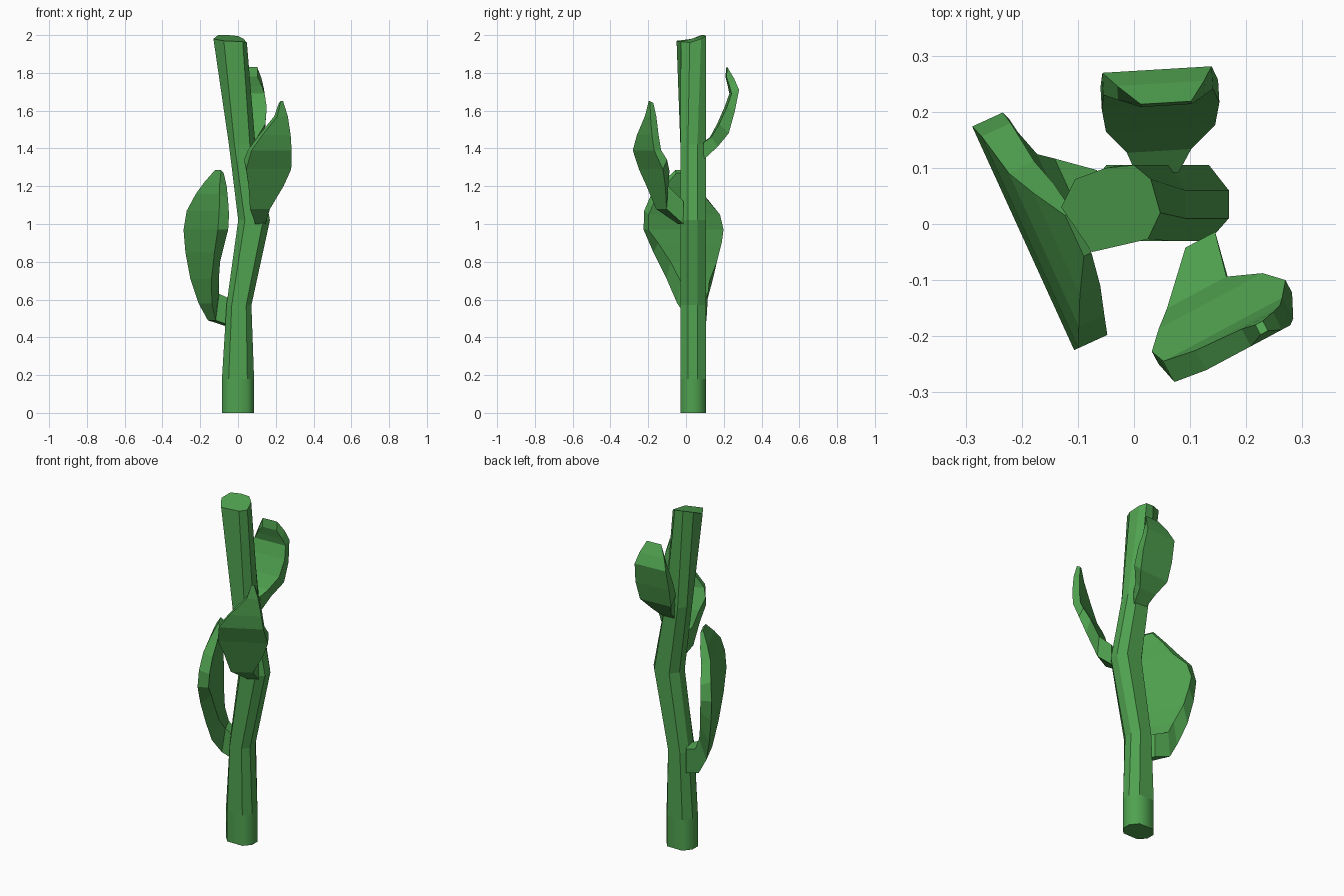
import bpy, bmesh, math

green = bpy.data.materials.new("plant_green")
green.diffuse_color = (0.08, 0.36, 0.08, 1)


def loft(name, rings, smooth_first=False):
    """Skin equal-sized rings of points and cap both ends."""
    bm = bmesh.new()
    loops = [[bm.verts.new(p) for p in r] for r in rings]
    n = len(loops[0])
    for k, (a, b) in enumerate(zip(loops, loops[1:])):
        for i in range(n):
            j = (i + 1) % n
            f = bm.faces.new((a[i], a[j], b[j], b[i]))
            f.smooth = smooth_first and k == 0
    bm.faces.new(loops[0][::-1])
    bm.faces.new(loops[-1])
    bmesh.ops.recalc_face_normals(bm, faces=bm.faces)
    me = bpy.data.meshes.new(name)
    bm.to_mesh(me)
    bm.free()
    me.materials.append(green)
    ob = bpy.data.objects.new(name, me)
    bpy.context.collection.objects.link(ob)
    return ob


def pad(name, origin, u, rows):
    """Leaf pad; row = outer offset, outer z, inner offset, inner z, side start, side end."""
    d = math.hypot(*u)
    ux, uy = u[0] / d, u[1] / d

    def pt(s, n, z):
        return (origin[0] + ux * s - uy * n, origin[1] + uy * s + ux * n, z)

    loft(name, [[pt(s0, no, zo), pt(s1, no, zo), pt(s1, ni, zi), pt(s0, ni, zi)]
                for no, zo, ni, zi, s0, s1 in rows])


# Bent eight-sided stem with an uneven cut top
section = [(1, .01), (1, .06), (.58, .105), (-.58, .105),
           (-1, .06), (-1, .01), (-.58, -.03), (.58, -.03)]
rings = [[(cx + r * sx, y, z) for sx, y in section]
         for z, cx, r in [(0, 0, .085), (.18, 0, .085), (.57, .005, .066),
                          (1.02, .085, .084), (1.42, .022, .07)]]
rings.append([(.047, .02, 1.96), (.03, .08, 1.98), (0, .105, 1.995), (-.05, .1, 2.0),
              (-.105, .08, 2.0), (-.13, .03, 1.98), (-.075, -.05, 1.97), (.025, -.027, 1.965)])
loft("stem", rings, smooth_first=True)

# Large left pad
pad("left_pad", (-.2, -.02), (.415, -.91), [
    (.17, .46, .17, .60, -.05, .03),
    (.09, .49, .11, .63, -.10, .0),
    (.045, .58, .085, .70, -.12, .05),
    (.02, .71, .07, .80, -.17, .10),
    (.005, .85, .065, .90, -.20, .17),
    (0, .97, .06, .97, -.213, .225),
    (.008, 1.07, .065, 1.05, -.19, .225),
    (.025, 1.16, .075, 1.13, -.11, .19),
    (.05, 1.22, .09, 1.20, -.06, .14),
    (.085, 1.285, .10, 1.27, 0, .08)])

# Pointed pad at the front right
pad("front_pad", (.2, -.245), (.88, .47), [
    (.23, 1.0, .23, 1.12, 0, .06),
    (.14, 1.08, .15, 1.20, -.08, .04),
    (.10, 1.20, .125, 1.28, -.11, .10),
    (.07, 1.29, .095, 1.34, -.14, .13),
    (.028, 1.39, .07, 1.39, -.13, .11),
    (.02, 1.47, .06, 1.47, -.07, .10),
    (.02, 1.57, .055, 1.57, .02, .083),
    (.03, 1.65, .05, 1.64, .045, .06)])

# Hooked pad at the back
pad("back_pad", (.045, 0), (1, .06), [
    (.09, 1.34, .09, 1.43, -.035, .04),
    (.165, 1.41, .13, 1.46, -.05, .065),
    (.22, 1.48, .17, 1.53, -.085, .11),
    (.25, 1.59, .21, 1.62, -.09, .12),
    (.275, 1.71, .235, 1.69, -.085, .11),
    (.25, 1.77, .225, 1.73, -.06, .095),
    (.215, 1.83, .21, 1.78, -.02, .07)])
